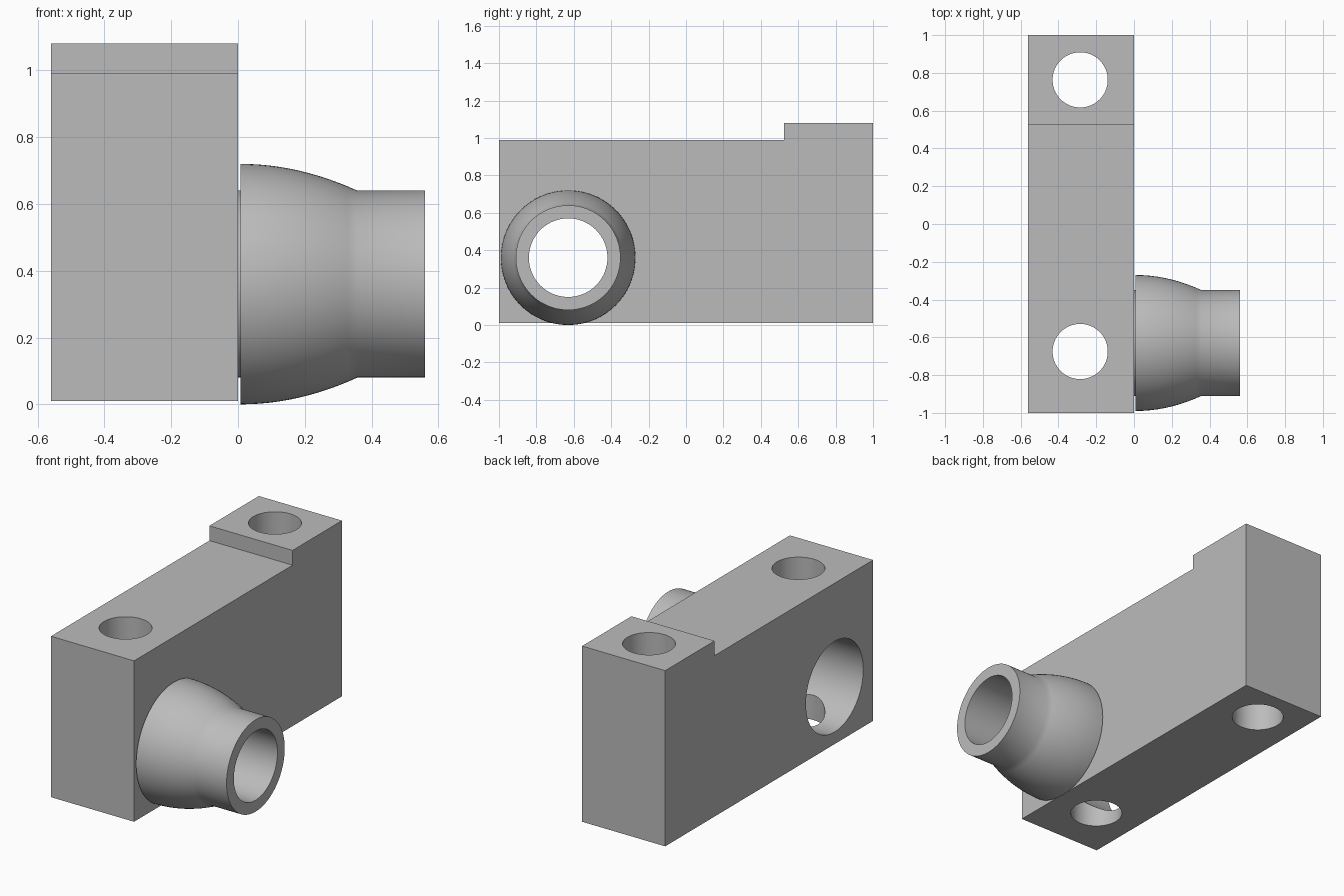
import bpy, bmesh, math
from mathutils import Matrix

cube = bpy.data.objects.get("Cube")
if cube:
    bpy.data.objects.remove(cube, do_unlink=True)

GREY = (0.5, 0.5, 0.5, 1)
mat = bpy.data.materials.new("plain grey")
mat.use_nodes = True
mat.diffuse_color = GREY
mat.node_tree.nodes["Principled BSDF"].inputs["Base Color"].default_value = GREY

BORE_Y, BORE_Z = -0.63, 0.36
WIDTH = 0.56


def make_object(name, bm):
    bmesh.ops.recalc_face_normals(bm, faces=bm.faces)
    mesh = bpy.data.meshes.new(name)
    bm.to_mesh(mesh)
    bm.free()
    mesh.materials.append(mat)
    obj = bpy.data.objects.new(name, mesh)
    bpy.context.collection.objects.link(obj)
    return obj


def select(obj):
    bpy.ops.object.select_all(action="DESELECT")
    obj.select_set(True)
    bpy.context.view_layer.objects.active = obj


def smooth(obj):
    select(obj)
    bpy.ops.object.shade_smooth_by_angle(angle=math.radians(25))


def cylinder(name, radius, depth, matrix):
    bm = bmesh.new()
    bmesh.ops.create_cone(bm, cap_ends=True, segments=96, radius1=radius,
                          radius2=radius, depth=depth, matrix=matrix)
    return make_object(name, bm)


def cut(target, cutter):
    mod = target.modifiers.new("hole", "BOOLEAN")
    mod.operation, mod.solver, mod.object = "DIFFERENCE", "EXACT", cutter
    select(target)
    bpy.ops.object.modifier_apply(modifier=mod.name)
    bpy.data.objects.remove(cutter, do_unlink=True)


# Block: stepped side profile extruded across its width
profile = [(-1, 0.01), (1, 0.01), (1, 1.08), (0.525, 1.08), (0.525, 0.99), (-1, 0.99)]
bm = bmesh.new()
face = bm.faces.new([bm.verts.new((-WIDTH, y, z)) for y, z in profile])
grown = bmesh.ops.extrude_face_region(bm, geom=[face])
bmesh.ops.translate(bm, vec=(WIDTH, 0, 0),
                    verts=[v for v in grown["geom"] if isinstance(v, bmesh.types.BMVert)])
block = make_object("block", bm)

# Two vertical bolt holes and the cross bore
for y in (-0.675, 0.763):
    cut(block, cylinder("bolt_hole_cutter", 0.146, 3, Matrix.Translation((-0.285, y, 0.5))))
cut(block, cylinder("bore_cutter", 0.276, 2,
                    Matrix.Translation((-0.3, BORE_Y, BORE_Z)) @ Matrix.Rotation(math.pi / 2, 4, "Y")))
smooth(block)

# Hollow spout: neck, curved bell and straight pipe, spun about the bore axis
bell = [(0.007 + 0.35 * t, 0.36 - 0.08 * t ** 2) for t in (i / 12 for i in range(13))]
outline = [(0, 0.21), (0, 0.28), (0.007, 0.28)] + bell + [(WIDTH, 0.28), (WIDTH, 0.21)]
bm = bmesh.new()
ring = [bm.verts.new((x, BORE_Y, BORE_Z + r)) for x, r in outline]
edges = [bm.edges.new((a, b)) for a, b in zip(ring, ring[1:] + ring[:1])]
bmesh.ops.spin(bm, geom=ring + edges, cent=(0, BORE_Y, BORE_Z), axis=(1, 0, 0),
               angle=math.tau, steps=96, use_merge=True)
bmesh.ops.remove_doubles(bm, verts=bm.verts, dist=0.0005)
smooth(make_object("spout", bm))
